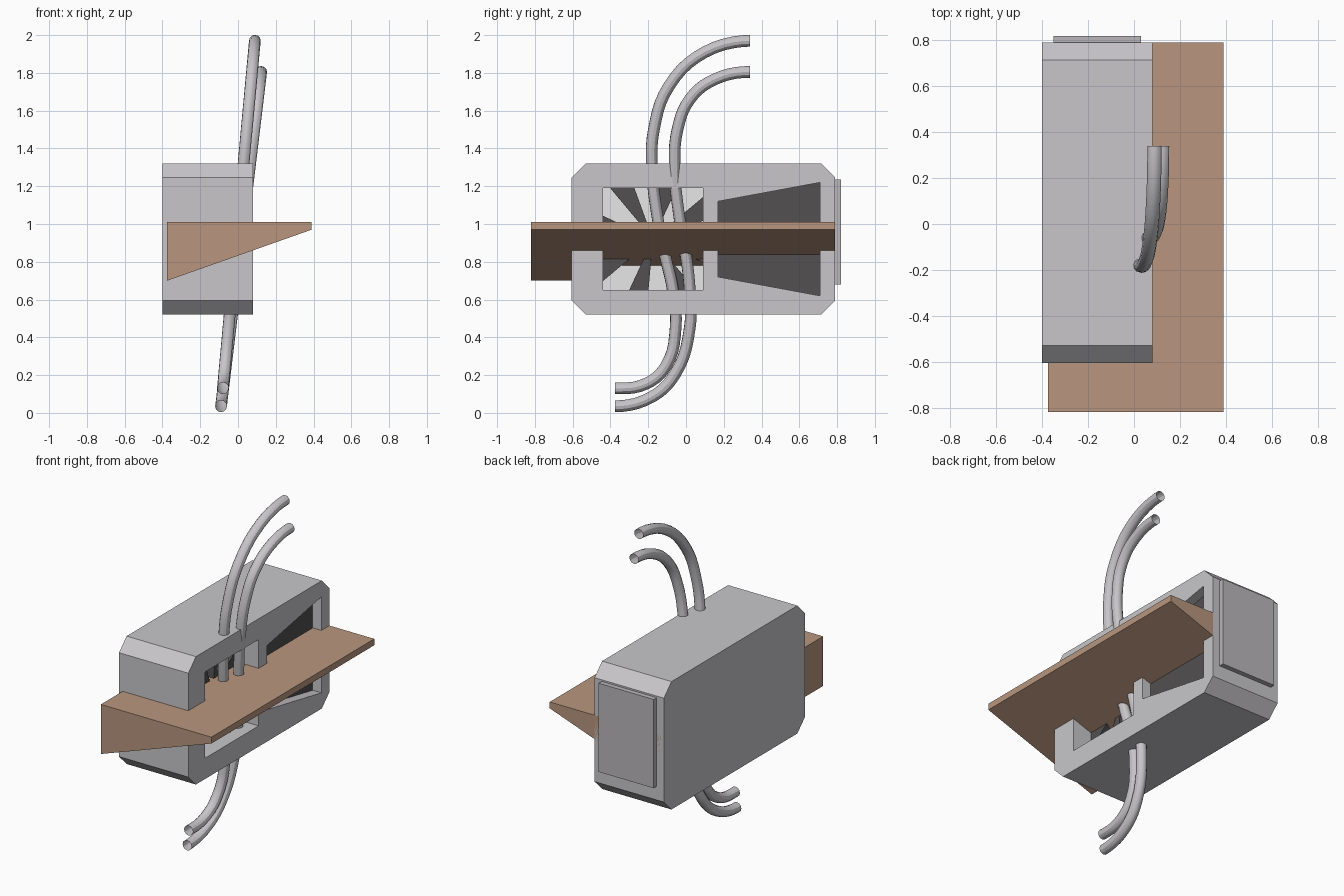
import bpy, bmesh, math
from mathutils import Vector

old = bpy.data.objects.get("Cube")
if old:
    bpy.data.objects.remove(old, do_unlink=True)


def material(name, rgb):
    m = bpy.data.materials.new(name)
    m.use_nodes = True
    m.diffuse_color = (*rgb, 1)
    m.node_tree.nodes["Principled BSDF"].inputs["Base Color"].default_value = (*rgb, 1)
    return m


grey = material("light grey", (0.58, 0.565, 0.59))
wood = material("tan wood", (0.48, 0.305, 0.21))
dark = material("charcoal", (0.085, 0.08, 0.08))
white = material("white", (0.95, 0.95, 0.95))
panel_grey = material("warm grey", (0.50, 0.475, 0.50))


def add_object(name, bm, *mats):
    bmesh.ops.recalc_face_normals(bm, faces=bm.faces)
    me = bpy.data.meshes.new(name)
    bm.to_mesh(me)
    bm.free()
    for m in mats:
        me.materials.append(m)
    ob = bpy.data.objects.new(name, me)
    bpy.context.collection.objects.link(ob)
    return ob


def extrude(bm, points, step):
    """Sweep a closed outline along a vector."""
    face = bm.faces.new([bm.verts.new(p) for p in points])
    new = bmesh.ops.extrude_face_region(bm, geom=[face])["geom"]
    bmesh.ops.translate(bm, vec=step, verts=[v for v in new if isinstance(v, bmesh.types.BMVert)])


def side_prism(name, outline, x0, x1, *mats):
    """Prism with a (y, z) outline, running from x0 to x1."""
    bm = bmesh.new()
    extrude(bm, [(x0, y, z) for y, z in outline], Vector((x1 - x0, 0, 0)))
    return add_object(name, bm, *mats)


def rect(y0, y1, z0, z1):
    return [(y0, z0), (y1, z0), (y1, z1), (y0, z1)]


# Housing with chamfered corners
Y0, Y1, Z0, Z1, C = -0.605, 0.79, 0.52, 1.32, 0.075
housing = side_prism("housing", [
    (Y0 + C, Z0), (Y1 - C, Z0), (Y1, Z0 + C), (Y1, Z1 - C),
    (Y1 - C, Z1), (Y0 + C, Z1), (Y0, Z1 - C), (Y0, Z0 + C)], -0.4, 0.08, grey, white, dark)

# Fan bay and flared grille recess, cut into the open side
cutters = [
    side_prism("fan_bay_cutter", rect(-0.44, 0.09, 0.65, 1.19), -0.145, 0.2),
    side_prism("grille_cutter", [(0.17, 0.72), (0.71, 0.62), (0.71, 1.22), (0.17, 1.12)], 0.02, 0.2),
]
bpy.context.view_layer.objects.active = housing
for cutter in cutters:
    cutter.hide_render = True
    mod = housing.modifiers.new("cut", "BOOLEAN")
    mod.operation = "DIFFERENCE"
    mod.solver = "EXACT"
    mod.object = cutter
    bpy.ops.object.modifier_apply(modifier=mod.name)
    bpy.data.objects.remove(cutter, do_unlink=True)

# Recess floors: white in the deep bay, charcoal in the shallow grille
for p in housing.data.polygons:
    p.material_index = 0
    if p.normal.x > 0.9 and p.center.x < 0.05:
        p.material_index = 1 if p.center.x < -0.1 else 2

# Radiating fan blades inside the bay
bm = bmesh.new()
for i in range(8):
    angle = math.radians(30 + 45 * i)
    outline = [(0, 0)] + [(0.35, math.radians(s)) for s in (-10, 10)]
    extrude(bm, [(-0.14, -0.175 + r * math.cos(angle + a), 0.92 + r * math.sin(angle + a))
                 for r, a in outline], Vector((0.09, 0, 0)))
add_object("fan_blades", bm, dark)

# Wedge shelf through the housing
bm = bmesh.new()
extrude(bm, [(x, -0.82, z) for x, z in
             [(-0.375, 0.70), (0.39, 0.97), (0.39, 1.01), (-0.375, 1.01)]], Vector((0, 1.61, 0)))
add_object("wedge_shelf", bm, wood)

# Raised back panel
side_prism("back_panel", rect(0.785, 0.82, 0.68, 1.235), -0.35, 0.03, panel_grey)


def tube(name, path, x_base, slope, radius=0.031):
    """Open round tube along a (y, z) path lying in a leaning plane."""
    cu = bpy.data.curves.new(name, "CURVE")
    cu.dimensions = "3D"
    cu.bevel_depth = radius
    cu.bevel_resolution = 4
    cu.resolution_u = 5
    sp = cu.splines.new("BEZIER")
    sp.bezier_points.add(len(path) - 1)
    for bp, (y, z) in zip(sp.bezier_points, path):
        bp.co = (x_base + slope * z, y, z)
        bp.handle_left_type = bp.handle_right_type = "AUTO"
    # Level the free ends
    for bp in (sp.bezier_points[0], sp.bezier_points[-1]):
        bp.handle_left_type = bp.handle_right_type = "FREE"
        bp.handle_left = bp.co + Vector((0, 0.06, 0))
        bp.handle_right = bp.co - Vector((0, 0.06, 0))
    cu.materials.append(grey)
    ob = bpy.data.objects.new(name, cu)
    bpy.context.collection.objects.link(ob)
    bpy.ops.object.select_all(action="DESELECT")
    ob.select_set(True)
    bpy.context.view_layer.objects.active = ob
    bpy.ops.object.convert(target="MESH")
    bpy.ops.object.shade_smooth_by_angle()


# Two S-shaped tubes running through the housing
tube("outer_top_tube", [
    (0.34, 1.97), (0.1, 1.91), (-0.09, 1.73), (-0.17, 1.5), (-0.18, 1.3), (-0.15, 1.03),
    (-0.11, 0.83), (-0.07, 0.65), (-0.055, 0.45), (-0.105, 0.25), (-0.21, 0.155), (-0.375, 0.13)],
    -0.092, 0.092)
tube("inner_top_tube", [
    (0.34, 1.805), (0.15, 1.765), (0.02, 1.66), (-0.045, 1.5), (-0.06, 1.3), (-0.03, 1.0),
    (0.0, 0.83), (0.02, 0.65), (0.02, 0.45), (-0.055, 0.21), (-0.18, 0.085), (-0.375, 0.035)],
    -0.094, 0.12)
